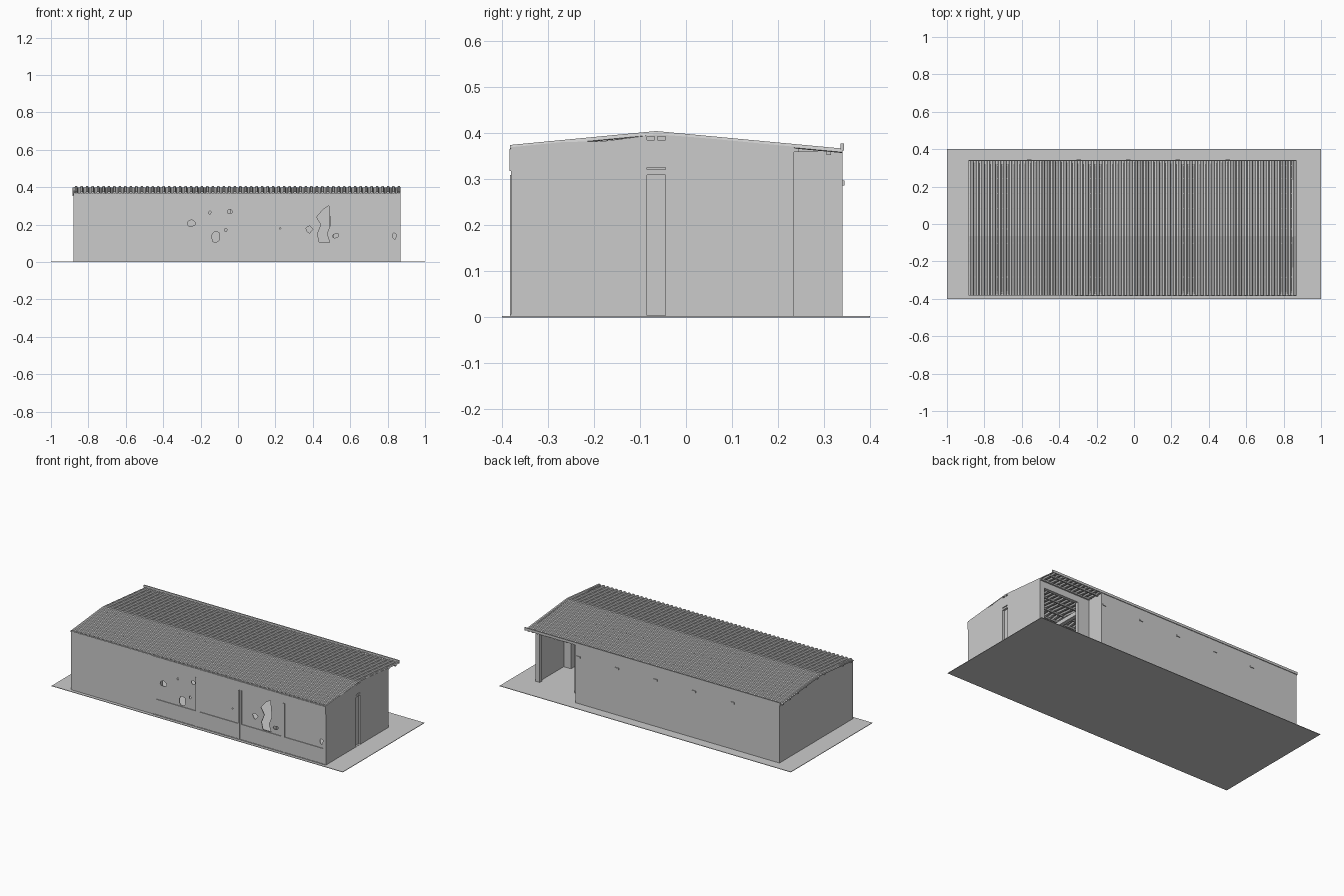
import bpy, bmesh, math, random
from mathutils import Vector

cube = bpy.data.objects.get("Cube")
if cube:
    bpy.data.objects.remove(cube, do_unlink=True)

random.seed(4)
X0, X1, Y0, Y1 = -0.88, 0.87, -0.38, 0.34
RIDGE = -0.065
PORCH_X, PORCH_Y = 0.52, 0.235
T = 0.02

mat = bpy.data.materials.new("concrete_grey")
mat.use_nodes = True
grey = (0.6, 0.6, 0.6, 1)
mat.diffuse_color = grey
mat.node_tree.nodes["Principled BSDF"].inputs["Base Color"].default_value = grey


def finish(name, bm):
    bmesh.ops.recalc_face_normals(bm, faces=bm.faces)
    mesh = bpy.data.meshes.new(name)
    bm.to_mesh(mesh)
    bm.free()
    mesh.materials.append(mat)
    obj = bpy.data.objects.new(name, mesh)
    bpy.context.collection.objects.link(obj)
    return obj


def boxes(name, *spans):
    """One object made of boxes, each given as x, y and z ranges."""
    bm = bmesh.new()
    for span in spans:
        lo, hi = Vector(span[::2]), Vector(span[1::2])
        verts = bmesh.ops.create_cube(bm, size=1)["verts"]
        for v in verts:
            v.co = (lo + hi) / 2 + Vector(a * b for a, b in zip(v.co, hi - lo))
    return finish(name, bm)


def rect(u0, u1, v0, v1):
    return [(u0, v0), (u1, v0), (u1, v1), (u0, v1)]


def panel(name, axis, pos, thick, outline, holes=()):
    """Flat panel with holes, facing the x or y axis."""
    bm = bmesh.new()
    edges = []
    for loop in [outline, *holes]:
        vs = [bm.verts.new((pos, u, v) if axis == "x" else (u, pos, v)) for u, v in loop]
        edges += [bm.edges.new((a, b)) for a, b in zip(vs, vs[1:] + vs[:1])]
    bmesh.ops.triangle_fill(bm, edges=edges, use_beauty=True)
    new = bmesh.ops.extrude_face_region(bm, geom=bm.faces[:])["geom"]
    shift = (thick, 0, 0) if axis == "x" else (0, thick, 0)
    bmesh.ops.translate(bm, vec=shift,
                        verts=[g for g in new if isinstance(g, bmesh.types.BMVert)])
    return finish(name, bm)


def roof_z(y):
    if y < RIDGE:
        return 0.375 + 0.03 * (y - Y0) / (RIDGE - Y0)
    return 0.405 - 0.038 * (y - RIDGE) / (Y1 - RIDGE)


def shard_hole(x, z, w, h):
    """Jagged outline of a broken pane."""
    n = 9
    out = []
    for i in range(n):
        a = math.tau * i / n
        r = random.uniform(0.6, 1)
        out.append((x + w / 2 * r * math.cos(a), z + h / 2 * r * math.sin(a)))
    return out


# Ground slab
boxes("ground_slab", (-1, 1, -0.4, 0.4, 0, 0.003))

# Front wall with four window openings
windows = [(-0.295, -0.025), (0.0, 0.27), (0.29, 0.565), (0.585, 0.857)]
panel("front_wall", "y", Y0, T, rect(X0, X1, 0, 0.368),
      [rect(a, b, 0.1, 0.31) for a, b in windows])

# Window panes with broken patches
breaks = [
    [(-0.25, 0.21, 0.06, 0.04), (-0.12, 0.138, 0.06, 0.07), (-0.043, 0.27, 0.03, 0.03),
     (-0.15, 0.265, 0.015, 0.02), (-0.065, 0.17, 0.015, 0.02)],
    [(0.225, 0.18, 0.01, 0.01)],
    [(0.38, 0.175, 0.04, 0.045), (0.522, 0.14, 0.04, 0.03)],
    [(0.838, 0.14, 0.025, 0.04)],
]
big_break = [(0.435, 0.105), (0.49, 0.105), (0.475, 0.15), (0.495, 0.2), (0.485, 0.3),
             (0.455, 0.28), (0.42, 0.24), (0.445, 0.2), (0.425, 0.15)]
for i, ((a, b), spots) in enumerate(zip(windows, breaks)):
    holes = [shard_hole(*s) for s in spots] + ([big_break] if i == 2 else [])
    panel(f"window_pane_{i + 1}", "y", Y0 + 0.004, 0.004, rect(a, b, 0.1, 0.31), holes)

# Thin posts, header and plinth around the windows
boxes("window_posts", *[(x - 0.005, x + 0.005, Y0 - 0.003, Y0 + 0.01, 0, 0.31)
                        for x in (-0.02, 0.274, 0.582)])
boxes("window_header", (-0.315, X1, Y0 - 0.004, Y0 + 0.01, 0.318, 0.366))
boxes("front_plinth", (-0.315, X1, Y0 - 0.003, Y0 + 0.01, 0, 0.006))

# Gable walls, slightly low under the roof so narrow gaps remain
top = [(-0.27, 0.381), (-0.18, 0.383), (-0.1, 0.393), (RIDGE, 0.398), (0, 0.393), (0.07, 0.387)]
top.reverse()
panel("right_end_wall", "x", X0, T,
      [(Y0, 0), (Y1, 0), (Y1, 0.36)] + top + [(Y0, 0.37)])
panel("left_end_wall", "x", X1, -T,
      [(Y0, 0), (PORCH_Y, 0), (PORCH_Y, 0.371)] + top + [(Y0, 0.37)],
      [rect(-0.085, -0.045, 0.004, 0.31), rect(-0.085, -0.045, 0.321, 0.326),
       rect(-0.085, -0.068, 0.386, 0.393), rect(-0.062, -0.045, 0.386, 0.393)])
boxes("end_wall_column", (0.8, X1 - 0.012, -0.115, -0.015, 0, 0.38))

# Back wall and porch recess
panel("back_wall", "y", Y1, -T, rect(X0, PORCH_X, 0, 0.362))
panel("porch_side_wall", "x", PORCH_X, -T, rect(PORCH_Y, Y1, 0, 0.362))
panel("porch_back_wall", "y", PORCH_Y, -T,
      [(PORCH_X - T, 0), (0.6, 0), (0.6, 0.32), (0.84, 0.32), (0.84, 0),
       (X1, 0), (X1, 0.368), (PORCH_X - T, 0.368)])
boxes("back_wall_brackets", *[(x - 0.012, x + 0.012, Y1 - 0.01, Y1 + 0.004, 0.287, 0.297)
                              for x in (0.5, 0.235, -0.03, -0.295, -0.56)])

# Inner frames
for i, x in enumerate((0.5, 0.235, -0.03, -0.295, -0.56)):
    boxes(f"inner_frame_{i + 1}",
          (x - 0.012, x + 0.012, Y0 + T, Y0 + 0.05, 0, 0.36),
          (x - 0.012, x + 0.012, 0.205, 0.23, 0, 0.35),
          (x - 0.012, x + 0.012, Y0 + T, Y1 - T, 0.325, 0.35))

# Purlins below the roof, poking out of the right end
boxes("purlins", *[(X0 - 0.005, X1 - 0.002, y - 0.005, y + 0.005,
                    roof_z(y) - 0.017, roof_z(y) - 0.008)
                   for y in (-0.36, -0.28, -0.1, -0.03, 0.08, 0.16, 0.24, 0.31)])

# Corrugated roof sheet folded at the ridge
bm = bmesh.new()
ribs = 60
pitch = (X1 - X0 + 0.005) / ribs
rows = []
for i in range(ribs):
    for f, drop in ((0, 0.008), (0.35, 0.008), (0.5, 0), (0.85, 0)):
        x = X0 - 0.005 + pitch * (i + f)
        rows.append([bm.verts.new((x, y, roof_z(y) - drop)) for y in (Y0 - 0.002, RIDGE, Y1)])
rows.append([bm.verts.new((X1, y, roof_z(y) - 0.008)) for y in (Y0 - 0.002, RIDGE, Y1)])
for r, s in zip(rows, rows[1:]):
    for k in range(2):
        bm.faces.new((r[k], s[k], s[k + 1], r[k + 1]))
roof = finish("corrugated_roof", bm)
solid = roof.modifiers.new("thickness", "SOLIDIFY")
solid.thickness = 0.002

# Rear eave gutter
boxes("rear_gutter", (X0 - 0.005, X1, Y1 - 0.004, Y1 + 0.003, 0.363, 0.378))
